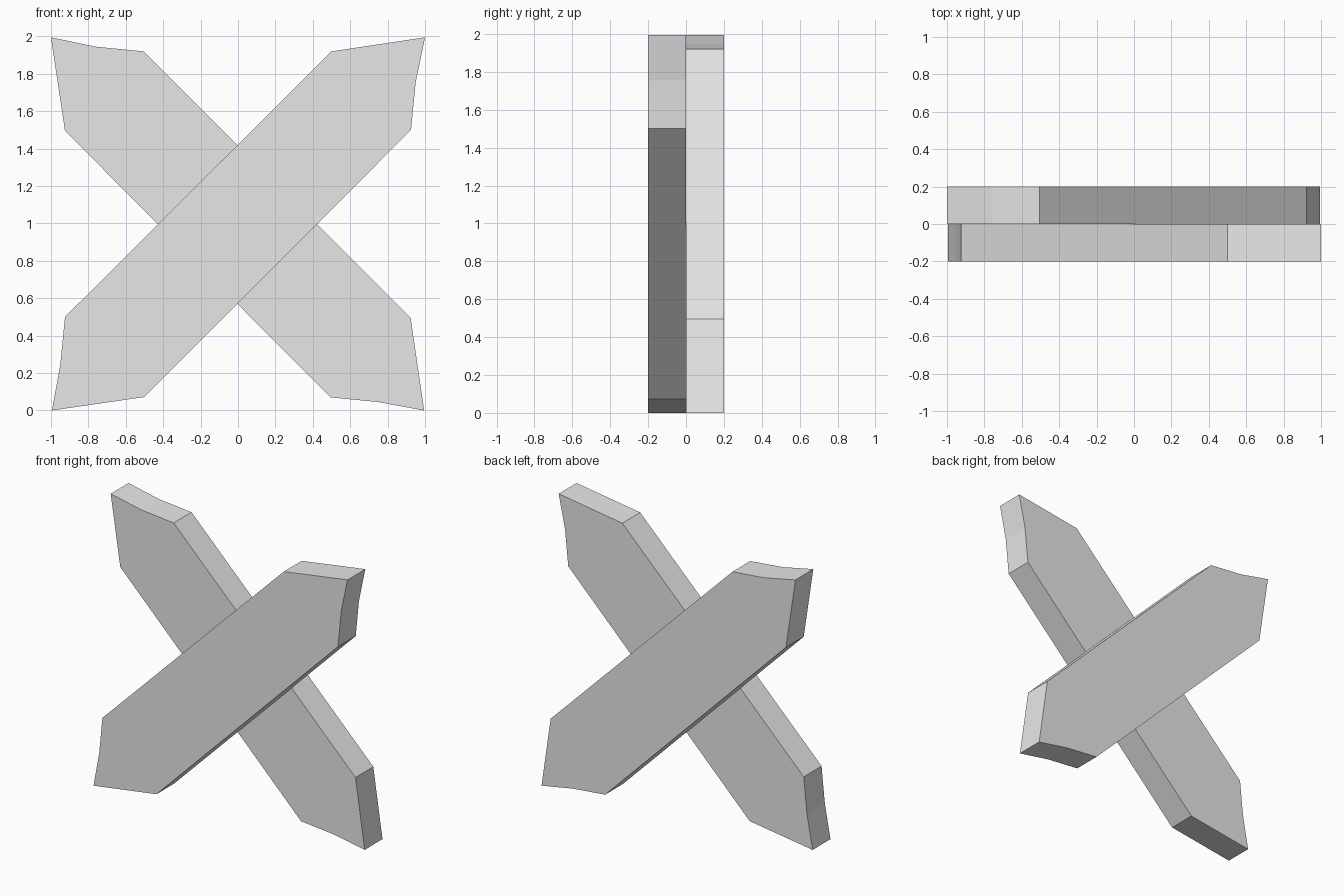
import bpy, bmesh, math
from mathutils import Matrix

cube = bpy.data.objects.get("Cube")
if cube:
    bpy.data.objects.remove(cube, do_unlink=True)

grey = bpy.data.materials.new("plain_grey")
grey.use_nodes = True
colour = (0.8, 0.8, 0.8, 1)
grey.diffuse_color = colour
grey.node_tree.nodes["Principled BSDF"].inputs["Base Color"].default_value = colour

THICK = 0.2
CENTRE_Z = 0.995

# Outline of one plank with pointed ends, running along the x = z diagonal
OUTLINE = [(1, 1), (0.5, 0.925), (-0.925, -0.495), (-0.95, -0.75),
           (-0.995, -0.995), (-0.5, -0.923), (0.925, 0.505), (0.95, 0.76)]


def plank(name, front_y, angle):
    """Extrude the outline backwards from front_y and turn it about y."""
    bm = bmesh.new()
    face = bm.faces.new([bm.verts.new((x, 0, z)) for x, z in OUTLINE])
    extruded = bmesh.ops.extrude_face_region(bm, geom=[face])["geom"]
    moved = [v for v in extruded if isinstance(v, bmesh.types.BMVert)]
    bmesh.ops.translate(bm, verts=moved, vec=(0, THICK, 0))
    bmesh.ops.recalc_face_normals(bm, faces=bm.faces)
    place = Matrix.Translation((0, front_y, CENTRE_Z)) @ Matrix.Rotation(angle, 4, "Y")
    bm.transform(place)
    mesh = bpy.data.meshes.new(name)
    bm.to_mesh(mesh)
    bm.free()
    mesh.materials.append(grey)
    obj = bpy.data.objects.new(name, mesh)
    bpy.context.collection.objects.link(obj)
    return obj


# Two crossed planks, one in front of the other
plank("front_plank", -THICK, 0)
plank("back_plank", 0, -math.pi / 2)
